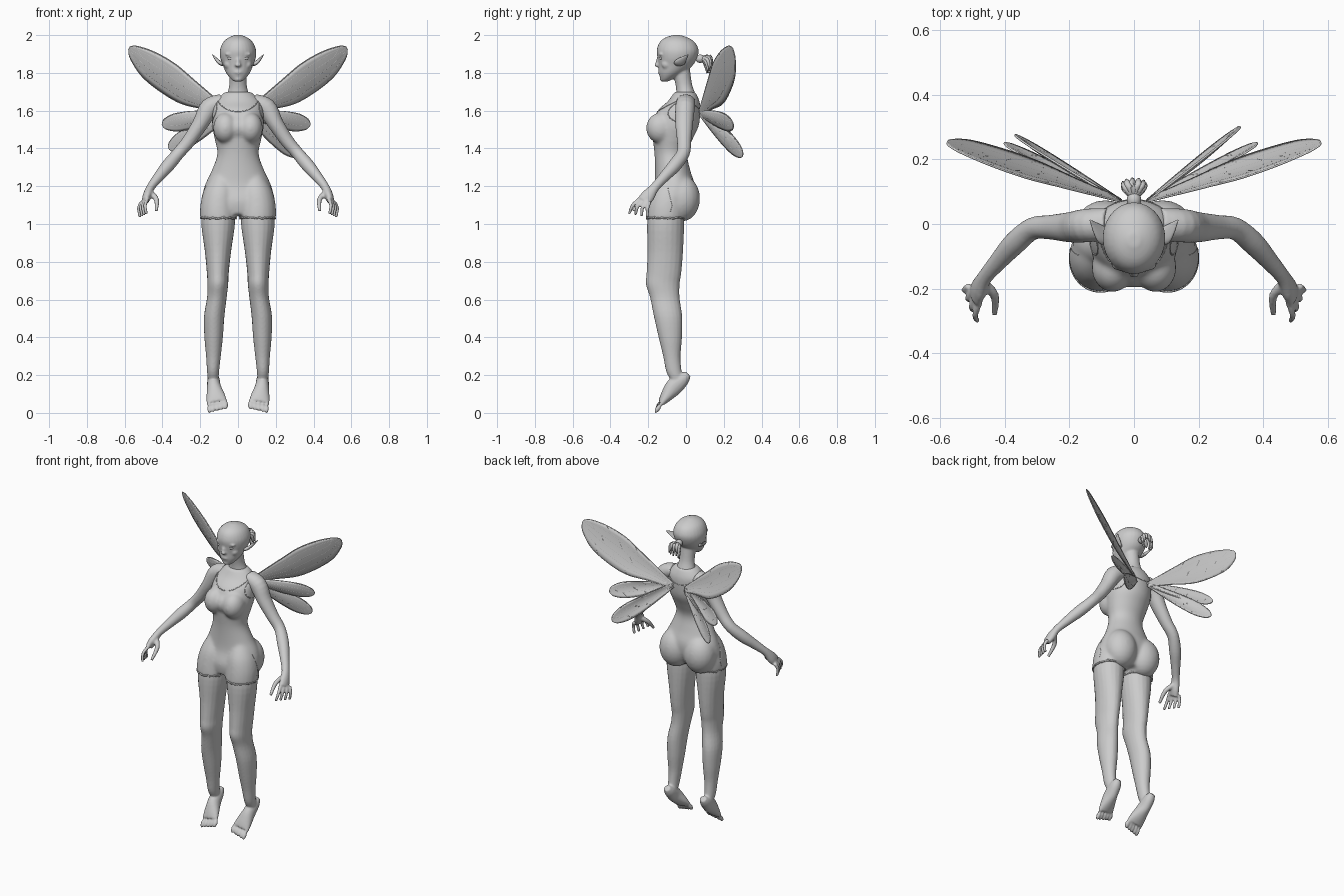
import bpy, bmesh, math, random
from mathutils import Vector, Matrix

random.seed(4)
if "Cube" in bpy.data.objects:
    bpy.data.objects.remove(bpy.data.objects["Cube"])

grey = bpy.data.materials.new("plain grey")
grey.use_nodes = True
grey.diffuse_color = (.6, .6, .6, 1)
grey.node_tree.nodes["Principled BSDF"].inputs["Base Color"].default_value = (.6, .6, .6, 1)
Y, Z = Vector((0, 1, 0)), Vector((0, 0, 1))


def spline(points, steps=4):
    """Catmull-Rom through tuples of any length."""
    out = []
    pts = [points[0], *points, points[-1]]
    for a, b, c, d in zip(pts, pts[1:], pts[2:], pts[3:]):
        for k in range(steps):
            t = k / steps
            out.append([q + t / 2 * (r - p + t * (2*p - 5*q + 4*r - s + t * (3*q - 3*r + s - p)))
                        for p, q, r, s in zip(a, b, c, d)])
    return out + [list(points[-1])]


def loft(bm, sections, side=1, level=False, sides=20):
    """Skin elliptical sections (x, y, z, rx, ry)."""
    secs = spline(sections)
    mid = [Vector((s[0] * side, s[1], s[2])) for s in secs]
    rings = []
    for i, s in enumerate(secs):
        t = Z if level else (mid[min(i + 1, len(mid) - 1)] - mid[max(i - 1, 0)]).normalized()
        u = Y.cross(t).normalized()
        v = t.cross(u)
        rings.append([bm.verts.new(mid[i] + u * s[3] * math.cos(a) + v * s[4] * math.sin(a))
                      for a in (math.tau * k / sides for k in range(sides))])
    for a, b in zip(rings, rings[1:]):
        for k in range(sides):
            n = (k + 1) % sides
            bm.faces.new((a[k], a[n], b[n], b[k]))
    bm.faces.new(rings[0])
    bm.faces.new(rings[-1])


def ball(bm, x, y, z, rx, ry, rz, tilt=0):
    m = Matrix.Translation((x, y, z)) @ Matrix.Rotation(tilt, 4, 'X') @ Matrix.Diagonal((rx, ry, rz, 1))
    bmesh.ops.create_uvsphere(bm, u_segments=20, v_segments=12, radius=1, matrix=m)


def finish(bm, name, voxel=0, smooth=3):
    bmesh.ops.recalc_face_normals(bm, faces=bm.faces)
    mesh = bpy.data.meshes.new(name)
    bm.to_mesh(mesh)
    bm.free()
    mesh.materials.append(grey)
    mesh.polygons.foreach_set("use_smooth", [True] * len(mesh.polygons))
    ob = bpy.data.objects.new(name, mesh)
    bpy.context.collection.objects.link(ob)
    if voxel:
        r = ob.modifiers.new("blend", 'REMESH')
        r.mode, r.voxel_size, r.use_smooth_shade = 'VOXEL', voxel, True
        s = ob.modifiers.new("soften", 'SMOOTH')
        s.iterations = smooth
    return ob


def tube(name, lines, radius, cyclic=False):
    """Thin round strands as one curve object."""
    cu = bpy.data.curves.new(name, 'CURVE')
    cu.dimensions, cu.bevel_depth, cu.bevel_resolution = '3D', radius, 1
    for line in lines:
        sp = cu.splines.new('POLY')
        sp.points.add(len(line) - 1)
        for p, co in zip(sp.points, line):
            p.co = (*co, 1)
        sp.use_cyclic_u = cyclic
    cu.materials.append(grey)
    ob = bpy.data.objects.new(name, cu)
    bpy.context.collection.objects.link(ob)


# Skin: head, neck, arms, legs and feet blended together
bm = bmesh.new()
loft(bm, [(0, y, z, rx, ry) for z, y, rx, ry in (
    (1.755, -.112, .022, .02), (1.77, -.1, .04, .036), (1.8, -.078, .063, .066),
    (1.84, -.055, .08, .091), (1.88, -.046, .094, .105), (1.92, -.044, .096, .111),
    (1.96, -.046, .08, .095), (1.985, -.05, .053, .063), (2.0, -.05, .018, .02))], level=True, sides=28)
loft(bm, [(0, .0, 1.62, .09, .06), (0, 0, 1.68, .062, .052), (0, -.012, 1.74, .046, .044),
          (0, -.03, 1.83, .048, .05)], level=True)
ball(bm, 0, -.148, 1.862, .011, .012, .032, -.25)
ball(bm, 0, -.152, 1.842, .017, .015, .011)
ball(bm, 0, -.139, 1.803, .023, .01, .009)
ball(bm, 0, -.126, 1.768, .02, .013, .014)
for s in (1, -1):
    ball(bm, s * .036, -.132, 1.899, .034, .014, .009)
    ball(bm, s * .05, -.1, 1.845, .024, .03, .026)
    loft(bm, [(.08, 0, 1.65, .04, .05), (.15, -.005, 1.615, .052, .052), (.2, -.01, 1.53, .042, .047),
              (.26, -.01, 1.44, .036, .038), (.315, -.015, 1.375, .033, .035), (.37, -.06, 1.31, .035, .036),
              (.42, -.115, 1.25, .028, .029), (.462, -.165, 1.195, .022, .025),
              (.48, -.2, 1.15, .024, .036), (.492, -.225, 1.12, .017, .036)], s)
    # fingers fan out from the palm
    for i in range(4):
        x, y, z = .478 + .011 * i, -.25 + .016 * i, 1.125 - .006 * i
        loft(bm, [(x, y + .01, z + .01, .011, .011), (x + .014, y - .032 + .01 * i, z - .025, .01, .01),
                  (x + .007, y - .05 + .016 * i, z - .072, .008, .008)], s, sides=10)
    loft(bm, [(.465, -.185, 1.165, .017, .017), (.432, -.222, 1.13, .014, .014),
              (.432, -.28, 1.07, .009, .009)], s, sides=10)
    loft(bm, [(.1, -.105, 1.1, .085, .09), (.105, -.108, 1, .089, .098), (.106, -.11, .85, .069, .094),
              (.107, -.117, .74, .058, .092), (.107, -.123, .68, .055, .089), (.112, -.112, .61, .052, .078),
              (.126, -.095, .51, .054, .075), (.129, -.083, .4, .049, .062), (.13, -.075, .3, .039, .046),
              (.132, -.064, .22, .032, .041), (.131, -.045, .17, .028, .035)], s, level=True)
    loft(bm, [(.131, .012, .205, .02, .018), (.13, -.015, .18, .032, .036), (.127, -.063, .138, .037, .046),
              (.118, -.105, .088, .05, .032), (.112, -.13, .055, .055, .018)], s)
    for i in range(5):
        ball(bm, s * (.068 + .021 * i), -.141 - .002 * i, .043 - .005 * i,
             .011 if i else .016, .013, .028, -.6)
finish(bm, "body", .006)

# Clothing: fitted top and shorts
bm = bmesh.new()
loft(bm, [(0, y, z, rx, ry) for z, y, rx, ry in (
    (1.05, -.09, .15, .09), (1.12, -.075, .19, .114), (1.2, -.06, .178, .108), (1.28, -.07, .141, .094),
    (1.37, -.08, .11, .087), (1.45, -.07, .124, .106), (1.52, -.056, .137, .124), (1.6, -.037, .134, .113),
    (1.65, -.012, .12, .084), (1.7, -.006, .07, .056))], level=True, sides=32)
ball(bm, 0, -.125, 1.51, .06, .073, .07)
for s in (1, -1):
    ball(bm, s * .066, -.135, 1.508, .066, .077, .082)
    ball(bm, s * .088, -.02, 1.135, .1, .095, .122)
    loft(bm, [(.085, -.085, 1.26, .05, .055), (.095, -.092, 1.18, .085, .093), (.103, -.1, 1.1, .097, .104),
              (.104, -.107, 1.025, .098, .104)], s, level=True)
clothing = finish(bm, "clothing", .007, 22)

# Raised hems at the neckline, arm holes and shorts legs
bpy.context.view_layer.update()
worn = clothing.evaluated_get(bpy.context.evaluated_depsgraph_get())


def on_cloth(p):
    return worn.closest_point_on_mesh(Vector(p))[1]


turn = [math.tau * k / 60 for k in range(60)]
tube("neckline", [[on_cloth((.105 * math.cos(a), -.02 + .14 * math.sin(a),
                             1.66 - .06 * abs(math.sin(a)))) for a in turn]], .0025, True)
tube("arm_hole_edges", [[on_cloth((s * (.118 + .014 * math.cos(a)), -.02 + .075 * math.sin(a),
                                   1.6 + .065 * math.cos(a))) for a in turn] for s in (1, -1)], .0025, True)
tube("shorts_hems", [[(s * (.104 + .093 * math.cos(a)), -.107 + .101 * math.sin(a),
                       1.033 + random.uniform(-.005, .005)) for a in turn] for s in (1, -1)], .005, True)
tube("side_seams", [[on_cloth((s * .21, -.07 - .3 * abs(z - 1.1), z)) for z in
                     (1.06 + .02 * k for k in range(9))] for s in (1, -1)], .0015)

# Eyes, ears
bm = bmesh.new()
for s in (1, -1):
    ball(bm, s * .037, -.131, 1.877, .019, .012, .009)
finish(bm, "eyes")
bm = bmesh.new()
for s in (1, -1):
    loft(bm, [(.078, -.04, 1.845, .01, .02), (.096, -.035, 1.853, .011, .029), (.115, -.015, 1.872, .008, .02),
              (.136, .012, 1.897, .002, .002)], s, sides=12)
finish(bm, "ears")

# Tied hair: knot and loose strands
bm = bmesh.new()
ball(bm, 0, .075, 1.875, .022, .026, .022)
for i in range(11):
    a = math.tau * i / 11
    x, h = .036 * math.cos(a), .022 * math.sin(a)
    drop = random.uniform(.045, .075)
    loft(bm, [(0, .08, 1.875, .008, .008), (x * .8, .112 + h * .6, 1.872 + h * .7, .011, .011),
              (x, .125 + h * .7, 1.875 - drop + h, .004, .004)], sides=8)
finish(bm, "tied_hair")


# Wings: cambered leaf blades with rims and veins, trailing edges swept back
def wing(name, side, tip, upper, lower, veins, sweep):
    root = Vector((side * .045, .075, 1.585))
    axis = Vector((side * tip[0], tip[1], tip[2])) - root
    normal = axis.cross(Z).normalized() * side
    rise = (normal.cross(axis).normalized() * side + normal * sweep).normalized()
    rows = spline(list(zip((0, .2, .4, .6, .8, .95, 1), upper, lower)), 5)

    def at(row, f):
        t, up, low = row
        camber = .01 * math.sin(math.pi * f) * math.sin(math.pi * min(max(t, 0), 1))
        return root + axis * t + rise * (up * f - low * (1 - f)) + normal * camber

    bm = bmesh.new()
    grid = [[bm.verts.new(at(r, k / 8)) for k in range(9)] for r in rows]
    for a, b in zip(grid, grid[1:]):
        for k in range(8):
            bm.faces.new((a[k], a[k + 1], b[k + 1], b[k]))
    blade = finish(bm, name)
    thick = blade.modifiers.new("thickness", 'SOLIDIFY')
    thick.thickness, thick.offset = .006, 0
    rim = [at(r, 0) for r in rows] + [at(r, 1) for r in reversed(rows)]
    ribs = [[at(r, (k + 1) / (veins + 1)) for r in rows[:-3]] for k in range(veins)]
    # short cross veins, staggered between the long ones
    for k in range(veins + 1):
        for j in range(10 + 4 * (k % 2), len(rows) - 5, 8):
            ribs.append([at(rows[j], k / (veins + 1)), at(rows[j + 2], (k + 1) / (veins + 1))])
    tube(name + "_veins", [rim] + ribs, .0035)


slim = (.012, .026, .038, .046, .046, .028, .004)
for s, label in ((1, "left"), (-1, "right")):
    wing(label + "_upper_wing", s, (.575, .245, 1.93), (.012, .033, .053, .071, .062, .034, .008),
         (.015, .058, .107, .116, .1, .05, .008), 4, .35)
    wing(label + "_middle_wing", s, (.38 if s > 0 else .4, .25, 1.525), slim, slim, 2, .25)
    wing(label + "_lower_wing", s, (.325 if s > 0 else .365, .3 if s > 0 else .275, 1.365 if s > 0 else 1.4),
         slim, slim, 2, .15)
